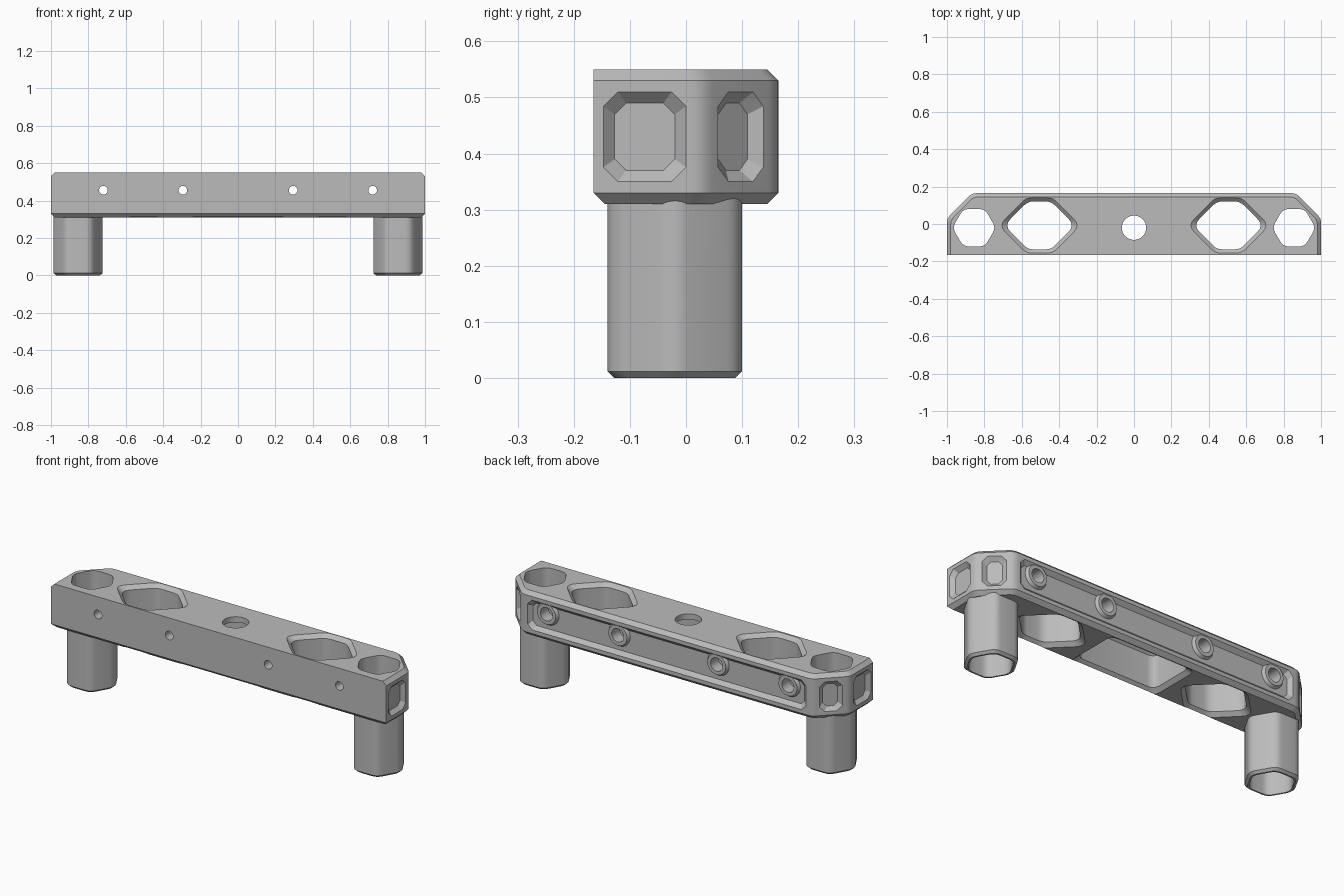
import bpy, bmesh, math
from mathutils import Vector, Matrix

if "Cube" in bpy.data.objects:
    bpy.data.objects.remove(bpy.data.objects["Cube"])

grey = bpy.data.materials.new("Grey")
grey.use_nodes = True
grey.diffuse_color = (0.5, 0.5, 0.5, 1)
grey.node_tree.nodes["Principled BSDF"].inputs["Base Color"].default_value = (0.5, 0.5, 0.5, 1)


def rounded(points, cut, steps=4):
    """Round polygon corners; cut is the length trimmed at each corner."""
    out, n = [], len(points)
    cuts = cut if isinstance(cut, list) else [cut] * n
    for i, c in enumerate(cuts):
        p = Vector(points[i])
        if c == 0:
            out.append(p)
            continue
        a = p + (Vector(points[i - 1]) - p).normalized() * c
        b = p + (Vector(points[(i + 1) % n]) - p).normalized() * c
        for k in range(steps + 1):
            t = k / steps
            out.append(a * (1 - t) ** 2 + p * 2 * t * (1 - t) + b * t * t)
    return out


def loft(name, sections, loc=(0, 0, 0), facing=None):
    """Closed solid through (outline, height) rings; facing turns it onto a side face."""
    bm = bmesh.new()
    rings = [[bm.verts.new((p[0], p[1], z)) for p in o] for o, z in sections]
    n = len(rings[0])
    for low, high in zip(rings, rings[1:]):
        for i in range(n):
            j = (i + 1) % n
            bm.faces.new((low[i], low[j], high[j], high[i]))
    bm.faces.new(rings[0][::-1])
    bm.faces.new(rings[-1])
    bmesh.ops.recalc_face_normals(bm, faces=bm.faces)
    m = Matrix.Translation(loc)
    if facing is not None:
        m = m @ Matrix.Rotation(math.radians(facing), 4, "Z") @ Matrix.Rotation(math.pi / 2, 4, "X")
    bm.transform(m)
    mesh = bpy.data.meshes.new(name)
    bm.to_mesh(mesh)
    bm.free()
    mesh.materials.append(grey)
    ob = bpy.data.objects.new(name, mesh)
    bpy.context.collection.objects.link(ob)
    return ob


def combine(target, tool, operation="DIFFERENCE"):
    mod = target.modifiers.new("combine", "BOOLEAN")
    mod.operation, mod.solver, mod.object = operation, "EXACT", tool
    bpy.context.view_layer.objects.active = target
    bpy.ops.object.modifier_apply(modifier=mod.name)
    bpy.data.objects.remove(tool)


def circle(r, n=32):
    return [(r * math.cos(2 * math.pi * i / n), r * math.sin(2 * math.pi * i / n)) for i in range(n)]


def hexagon(flat):
    r = flat / math.cos(math.pi / 6)
    return rounded(circle(r, 6), 0.03)


def window(d):
    """Wide six-sided opening, grown outward by d."""
    h, f = 0.128 + d, 0.062 + 0.414 * d
    tip = f + h
    return rounded([(tip, 0), (f, h), (-f, h), (-tip, 0), (-f, -h), (f, -h)], [0.05, 0.03, 0.03] * 2)


def octagon(w, h, c):
    return [(w, c - h), (w, h - c), (w - c, h), (c - w, h),
            (-w, h - c), (-w, c - h), (c - w, -h), (w - c, -h)]


def recess(w, h, loc, facing):
    """Sloped pocket cutter on a side face."""
    rings = [(octagon(w + d, h + d, 0.026 + 0.3 * d), d) for d in (-0.02, 0, 0.01)]
    combine(body, loft("recess", rings, loc, facing))


def body_outline(d, front):
    x, k, y = 1 - d, 0.414 * d, -0.165 + front
    pts = [(-x, y), (x, y), (x, 0.03 - k), (0.865 - k, 0.165 - d),
           (k - 0.865, 0.165 - d), (-x, 0.03 - k)]
    return rounded(pts, [0, 0] + [0.024] * 4)


# Main bar with chamfered edges, flush along the top front
body = loft("handle_bar", [(body_outline(0.02, 0.02), 0.31), (body_outline(0, 0), 0.33),
                           (body_outline(0, 0), 0.53), (body_outline(0.02, 0), 0.55)])

# Hollow hexagonal legs
for s in (-1, 1):
    at = (s * 0.855, -0.02, 0)
    leg = [(hexagon(0.108), 0), (hexagon(0.12), 0.012), (hexagon(0.12), 0.4)]
    combine(body, loft("leg", leg, at), "UNION")
    combine(body, loft("bore", [(hexagon(0.1), -0.1), (hexagon(0.1), 0.7)], at))

# Large openings, flared at top and bottom
for s in (-1, 1):
    rings = [(window(0.03), 0.30), (window(0), 0.33), (window(0), 0.53), (window(0.03), 0.56)]
    combine(body, loft("opening", rings, (s * 0.505, -0.0075, 0)))


# Underside pocket and centre hole
def pocket(d):
    w, h = 0.235 + d, 0.128 + d
    return rounded([(w, -h), (w, h), (-w, h), (-w, -h)], 0.04)


rings = [(pocket(0.03), 0.30), (pocket(0), 0.33), (pocket(0), 0.50), (pocket(-0.02), 0.52)]
combine(body, loft("pocket", rings, (0, -0.0075, 0)))
combine(body, loft("centre_hole", [(circle(0.065), 0.45), (circle(0.065), 0.6)], (0, -0.02, 0)))

# Recesses on the ends, the angled corners and the back
for s in (-1, 1):
    recess(0.0735, 0.08, (s, -0.0735, 0.43), s * 90)
    recess(0.057, 0.08, (s * 0.9325, 0.0975, 0.43), s * 135)
recess(0.83, 0.08, (0, 0.165, 0.43), 180)

# Screw bosses in the back recess, counterbored and drilled through
for x in (-0.72, -0.295, 0.295, 0.72):
    at = (x, 0.165, 0.455)
    combine(body, loft("boss", [(circle(0.07), -0.03), (circle(0.055), -0.004)], at, 180), "UNION")
    combine(body, loft("counterbore", [(circle(0.036), -0.07), (circle(0.036), 0.05)], at, 180))
    combine(body, loft("screw_hole", [(circle(0.023), -0.5), (circle(0.023), 0.05)], at, 180))

bpy.ops.object.select_all(action="DESELECT")
body.select_set(True)
bpy.context.view_layer.objects.active = body
bpy.ops.object.shade_smooth_by_angle(angle=math.radians(28))
